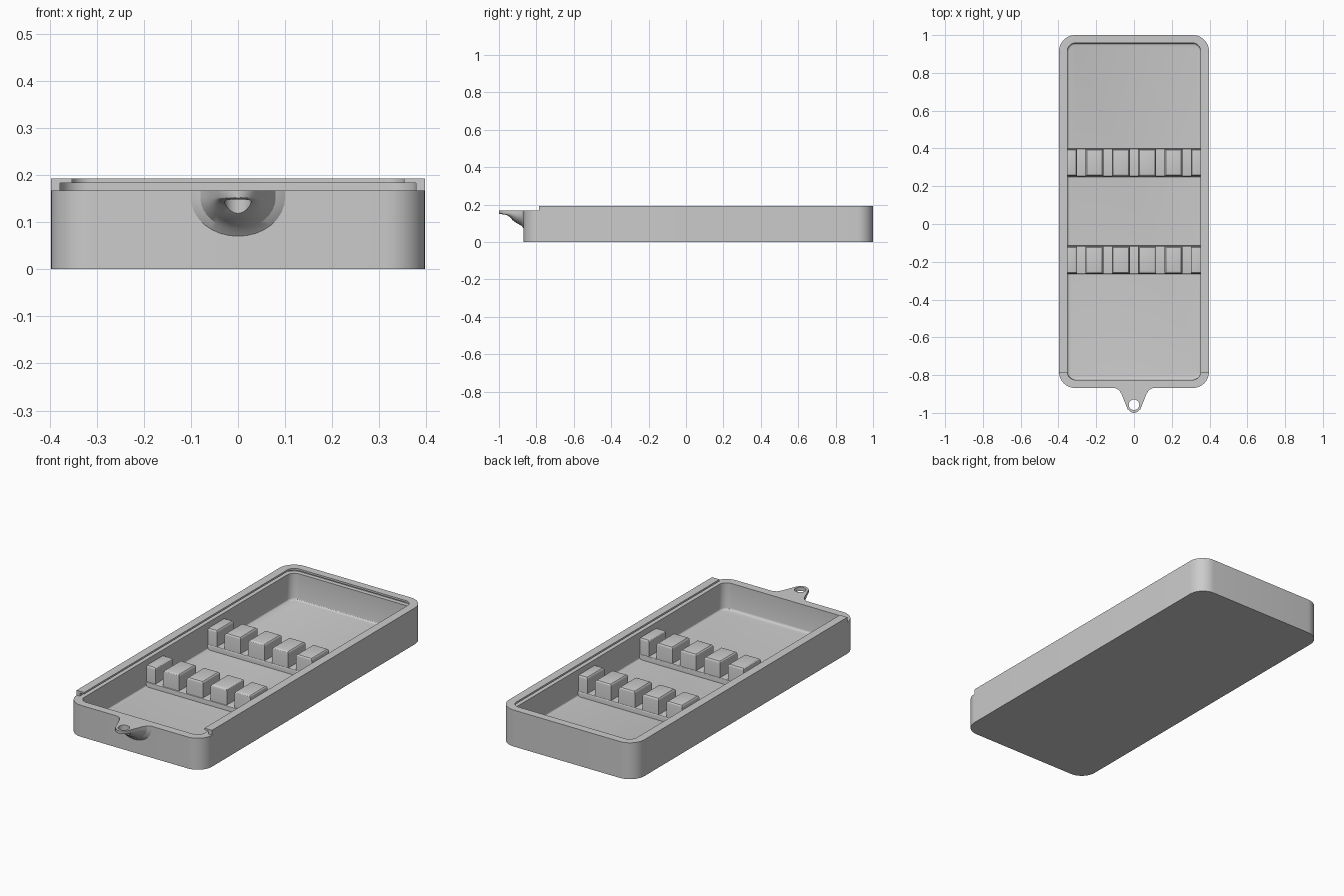
import bpy
import bmesh
import math
from mathutils import Matrix

if "Cube" in bpy.data.objects:
    bpy.data.objects.remove(bpy.data.objects["Cube"], do_unlink=True)

GREY = bpy.data.materials.new("grey plastic")
GREY.use_nodes = True
GREY.diffuse_color = (0.6, 0.6, 0.6, 1)
GREY.node_tree.nodes["Principled BSDF"].inputs["Base Color"].default_value = (0.6, 0.6, 0.6, 1)

HALF_W, FRONT, BACK, TOP = 0.397, -0.868, 1.0, 0.193
LEDGE = 0.167      # height of the lid track and the low front wall
FLOOR = 0.025
INNER = 0.353


def finish(name, bm):
    """Turn a bmesh into a named object with the shared material."""
    bmesh.ops.recalc_face_normals(bm, faces=bm.faces)
    mesh = bpy.data.meshes.new(name)
    bm.to_mesh(mesh)
    bm.free()
    mesh.materials.append(GREY)
    obj = bpy.data.objects.new(name, mesh)
    bpy.context.collection.objects.link(obj)
    return obj


def box(x0, x1, y0, y1, z0, z1):
    bm = bmesh.new()
    size = Matrix.Diagonal((x1 - x0, y1 - y0, z1 - z0, 1))
    middle = Matrix.Translation(((x0 + x1) / 2, (y0 + y1) / 2, (z0 + z1) / 2))
    bmesh.ops.create_cube(bm, size=1, matrix=middle @ size)
    return bm


def bevel_level(bm, z, width, segments=3):
    """Round every edge lying at height z."""
    edges = [e for e in bm.edges if all(abs(v.co.z - z) < 1e-5 for v in e.verts)]
    bmesh.ops.bevel(bm, geom=edges, offset=width, segments=segments,
                    profile=0.5, affect='EDGES')


def rounded_box(half, y0, y1, z0, z1, radius):
    """Box with rounded upright corners."""
    bm = box(-half, half, y0, y1, z0, z1)
    upright = [e for e in bm.edges if abs(e.verts[0].co.z - e.verts[1].co.z) > 1e-5]
    bmesh.ops.bevel(bm, geom=upright, offset=radius, segments=10,
                    profile=0.5, affect='EDGES')
    return bm


def cut(target, cutter):
    cutter.hide_render = True
    mod = target.modifiers.new("cut", 'BOOLEAN')
    mod.operation = 'DIFFERENCE'
    mod.solver = 'EXACT'
    mod.object = cutter
    bpy.ops.object.select_all(action='DESELECT')
    bpy.context.view_layer.objects.active = target
    target.select_set(True)
    bpy.ops.object.modifier_apply(modifier=mod.name)
    bpy.data.objects.remove(cutter, do_unlink=True)


def smooth(obj):
    bpy.ops.object.select_all(action='DESELECT')
    bpy.context.view_layer.objects.active = obj
    obj.select_set(True)
    bpy.ops.object.shade_smooth_by_angle(angle=math.radians(30))


# Tray: outer shell, hollow, lid track and lowered front wall
tray = finish("tray", rounded_box(HALF_W, FRONT, BACK, 0, TOP, 0.085))
hollow = rounded_box(INNER, -0.825, 0.958, FLOOR, 0.3, 0.042)
bevel_level(hollow, FLOOR, 0.012)
cut(tray, finish("hollow_cutter", hollow))
cut(tray, finish("track_cutter", rounded_box(0.378, -0.84, 0.981, LEDGE, 0.183, 0.06)))
cut(tray, finish("front_cutter", box(-0.5, 0.5, -1.1, -0.785, LEDGE, 0.3)))
smooth(tray)

# Hanging tab: half-round sections swept forward, (y, half width, underside z)
SECTIONS = [(-0.864, 0.105, 0.066), (-0.868, 0.1, 0.07), (-0.878, 0.08, 0.086),
            (-0.9, 0.066, 0.098), (-0.92, 0.058, 0.11), (-0.94, 0.05, 0.129),
            (-0.96, 0.042, 0.142), (-0.98, 0.034, 0.147), (-0.993, 0.02, 0.15),
            (-1.0, 0.005, 0.151)]
bm = bmesh.new()
rings = []
for y, w, low in SECTIONS:
    rim = LEDGE - 0.015
    ring = [bm.verts.new((w, y, LEDGE))]
    for i in range(17):
        a = math.pi * i / 16
        ring.append(bm.verts.new((w * math.cos(a), y, rim - (rim - low) * math.sin(a))))
    ring.append(bm.verts.new((-w, y, LEDGE)))
    rings.append(ring)
for a, b in zip(rings, rings[1:]):
    for i in range(len(a)):
        j = (i + 1) % len(a)
        bm.faces.new((a[i], a[j], b[j], b[i]))
bm.faces.new(rings[0])
bm.faces.new(rings[-1])
tab = finish("hanging_tab", bm)

# Hole through the tab
bm = bmesh.new()
bmesh.ops.create_cone(bm, cap_ends=True, segments=32, radius1=0.028, radius2=0.028,
                      depth=0.4, matrix=Matrix.Translation((0, -0.957, 0.15)))
cut(tab, finish("hole_cutter", bm))
smooth(tab)

# Two racks: a low sill with six rounded blocks, leaving five slots
SLOTS = [-0.278, -0.14, 0, 0.14, 0.278]
SLOT_HALF = 0.0225
SILL, BLOCK_TOP = 0.052, 0.137
starts = [-INNER - 0.01] + [x + SLOT_HALF for x in SLOTS]
ends = [x - SLOT_HALF for x in SLOTS] + [INNER + 0.01]
for rack, y in (("front", -0.19), ("back", 0.325)):
    bm = box(-INNER - 0.005, INNER + 0.005, y - 0.075, y + 0.075, 0.015, SILL)
    bevel_level(bm, SILL, 0.006)
    smooth(finish(rack + "_rack_sill", bm))
    for n, (x0, x1) in enumerate(zip(starts, ends)):
        bm = box(x0, x1, y - 0.072, y + 0.072, 0.02, BLOCK_TOP)
        bevel_level(bm, BLOCK_TOP, 0.012)
        smooth(finish(f"{rack}_rack_block_{n + 1}", bm))
